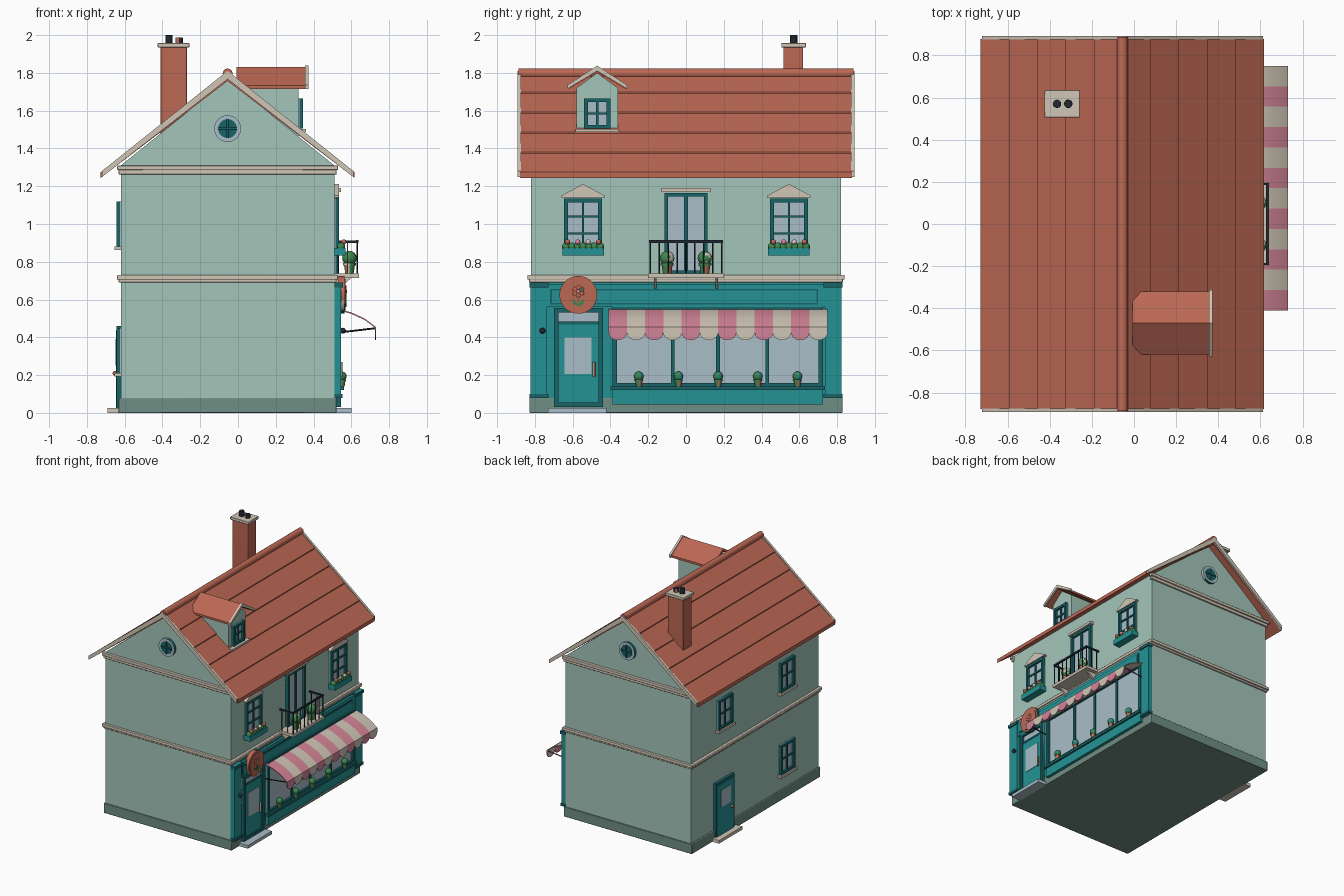
import bpy, bmesh, math
from mathutils import Vector, Matrix

old = bpy.data.objects.get("Cube")
if old:
    bpy.data.objects.remove(old, do_unlink=True)


def colour(name, *srgb):
    lin = [((c / 255 + 0.055) / 1.055) ** 2.4 for c in srgb] + [1]
    m = bpy.data.materials.new(name)
    m.use_nodes = True
    m.diffuse_color = lin
    m.node_tree.nodes["Principled BSDF"].inputs["Base Color"].default_value = lin
    return m


MINT = colour("mint wall", 163, 197, 186)
PLINTH = colour("grey green plinth", 112, 142, 132)
TEAL = colour("teal paint", 36, 146, 148)
DARK = colour("dark teal frame", 24, 100, 104)
ROOF = colour("terracotta", 188, 104, 84)
CREAM = colour("cream stone", 208, 198, 182)
GLASS = colour("pale glass", 170, 190, 200)
PINK = colour("pink cloth", 212, 132, 152)
IRON = colour("dark iron", 32, 40, 52)
GREEN = colour("leaf green", 62, 135, 80)

# Wall planes: x position and outward direction
SHOP, REAR, DORMER = (0.51, 1), (-0.62, -1), (0.32, 1)


class Part:
    """Collects primitives into one mesh object."""

    def __init__(self, name):
        self.name, self.bm, self.mats = name, bmesh.new(), []

    def paint(self, start, mat):
        if mat not in self.mats:
            self.mats.append(mat)
        self.bm.faces.ensure_lookup_table()
        for f in self.bm.faces[start:]:
            f.material_index = self.mats.index(mat)
            f.smooth = True

    def box(self, x, y, z, mat):
        n = len(self.bm.faces)
        mid = Vector([sum(r) / 2 for r in (x, y, z)])
        size = [abs(r[1] - r[0]) for r in (x, y, z)]
        bmesh.ops.create_cube(self.bm, size=1, matrix=Matrix.Translation(mid) @ Matrix.Diagonal((*size, 1)))
        self.paint(n, mat)

    def on(self, wall, y, z, d, mat):
        """Box on a wall plane; d is the depth range outwards."""
        self.box([wall[0] + wall[1] * k for k in d], y, z, mat)

    def prism(self, pts, axis, a, b, mat):
        """Profile (the two other axes in order) swept from a to b."""
        n = len(self.bm.faces)

        def ring(k):
            return [self.bm.verts.new((k, *p) if axis == "x" else (p[0], k, p[1])) for p in pts]
        lo, hi = ring(a), ring(b)
        self.bm.faces.new(lo)
        self.bm.faces.new(hi[::-1])
        for i in range(len(pts)):
            j = (i + 1) % len(pts)
            self.bm.faces.new((lo[i], hi[i], hi[j], lo[j]))
        self.paint(n, mat)

    def rod(self, p, q, r, mat, r2=None, sides=12):
        n = len(self.bm.faces)
        p, q = Vector(p), Vector(q)
        m = Matrix.Translation((p + q) / 2) @ (q - p).to_track_quat("Z", "Y").to_matrix().to_4x4()
        bmesh.ops.create_cone(self.bm, cap_ends=True, segments=sides, radius1=r,
                              radius2=r if r2 is None else r2, depth=(q - p).length, matrix=m)
        self.paint(n, mat)

    def ball(self, p, r, mat, scale=(1, 1, 1)):
        n = len(self.bm.faces)
        bmesh.ops.create_uvsphere(self.bm, u_segments=12, v_segments=8, radius=r,
                                  matrix=Matrix.Translation(p) @ Matrix.Diagonal((*scale, 1)))
        self.paint(n, mat)

    def window(self, wall, y, z, cols=(), rows=(), w=0.02, bar=0.012, frame=DARK):
        """Glass, surrounding frame and glazing bars."""
        self.on(wall, y, z, (-0.01, 0.006), GLASS)
        for e, s in ((y[0], 1), (y[1], -1)):
            self.on(wall, (e, e + s * w), z, (-0.01, 0.024), frame)
        for e, s in ((z[0], 1), (z[1], -1)):
            self.on(wall, y, (e, e + s * w), (-0.01, 0.023), frame)
        for c in cols:
            self.on(wall, (c - bar / 2, c + bar / 2), z, (0, 0.016), frame)
        for c in rows:
            self.on(wall, y, (c - bar / 2, c + bar / 2), (0, 0.015), frame)

    def pot(self, x, y, z, s):
        self.rod((x, y, z), (x, y, z + s), s * 0.4, ROOF, s * 0.55)
        self.rod((x, y, z + s * 0.8), (x, y, z + s * 1.05), s * 0.62, ROOF)
        self.ball((x, y, z + s * 1.5), s * 0.7, GREEN)

    def finish(self, bevel=0):
        bmesh.ops.recalc_face_normals(self.bm, faces=self.bm.faces)
        me = bpy.data.meshes.new(self.name)
        self.bm.to_mesh(me)
        self.bm.free()
        for m in self.mats:
            me.materials.append(m)
        me.set_sharp_from_angle(angle=math.radians(35))
        ob = bpy.data.objects.new(self.name, me)
        bpy.context.collection.objects.link(ob)
        if bevel:
            b = ob.modifiers.new("soft edges", "BEVEL")
            b.width, b.segments, b.limit_method = bevel, 2, "ANGLE"


# House body
MID = -0.055
p = Part("house_walls")
p.prism([(-0.62, 0.05), (0.51, 0.05), (0.51, 1.31), (MID, 1.765), (-0.62, 1.31)], "y", -0.82, 0.82, MINT)
p.finish()
p = Part("plinth")
p.box((-0.632, 0.522), (-0.828, 0.828), (0, 0.08), PLINTH)
p.finish(0.004)
p = Part("stone_bands")
p.box((-0.64, 0.53), (-0.84, 0.84), (0.705, 0.73), CREAM)
p.box((-0.632, 0.522), (-0.83, 0.83), (0.69, 0.71), CREAM)
for s in (-1, 1):
    p.box((-0.64, 0.53), (s * 0.81, s * 0.842), (1.285, 1.31), CREAM)
    p.box((-0.632, 0.522), (s * 0.81, s * 0.832), (1.262, 1.29), CREAM)
p.finish(0.004)

# Main roof: stepped tile courses on each slope
RUN, TOP, SLOPE, N = 0.672, 1.797, 0.79, 5
p, verge = Part("roof_slopes"), Part("verge_boards")
for s in (-1, 1):
    steps = [(MID, TOP)]
    for i in range(1, N + 1):
        d = RUN * i / N
        steps += [(MID + s * d, TOP - SLOPE * d + 0.008), (MID + s * d, TOP - SLOPE * d)]
    under = [(MID + s * RUN, TOP - SLOPE * RUN - 0.022), (MID, TOP - 0.04)]
    p.prism(steps[:-1] + under, "y", -0.878, 0.878, ROOF)
    a, b = MID, MID + s * (RUN - 0.006)
    drop = TOP - SLOPE * RUN
    for e in (-1, 1):
        verge.prism([(a, TOP + 0.014), (b, drop + 0.014), (b, drop - 0.018), (a, TOP - 0.03)],
                    "y", e * 0.874, e * 0.892, CREAM)
p.finish()
verge.finish()
p = Part("ridge_tile")
p.rod((MID, -0.888, TOP), (MID, 0.888, TOP), 0.026, ROOF, sides=16)
p.finish()

# Chimney
p = Part("chimney")
p.box((-0.41, -0.27), (0.515, 0.62), (1.45, 1.94), ROOF)
p.box((-0.425, -0.258), (0.505, 0.635), (1.935, 1.958), CREAM)
for x, z in ((-0.365, 2.0), (-0.312, 1.988)):
    p.rod((x, 0.57, 1.95), (x, 0.57, z), 0.02, IRON)
p.finish(0.003)

# Dormer
C = -0.47
p = Part("dormer")
p.prism([(C - 0.11, 1.4), (C + 0.11, 1.4), (C + 0.11, 1.72), (C, 1.8), (C - 0.11, 1.72)], "x", 0.02, 0.32, MINT)
p.window(DORMER, (C - 0.07, C + 0.07), (1.505, 1.665), [C], [1.585])
p.on(DORMER, (C - 0.115, C + 0.115), (1.487, 1.502), (-0.02, 0.04), CREAM)
p.finish()
p = Part("dormer_roof")
for s in (-1, 1):
    eave = C + s * 0.15
    p.prism([(C, 1.83), (eave, 1.732), (eave, 1.715), (C, 1.805)], "x", -0.008, 0.36, ROOF)
    p.prism([(C, 1.838), (C + s * 0.158, 1.736), (C + s * 0.158, 1.715), (C, 1.81)], "x", 0.355, 0.372, CREAM)
p.finish()

# Round gable windows
p = Part("round_windows")
for s in (-1, 1):
    def at(dx, dz, d):
        return (MID + dx, s * (0.82 + d), 1.505 + dz)
    p.rod(at(0, 0, -0.01), at(0, 0, 0.022), 0.071, DARK, sides=32)
    p.rod(at(0, 0, 0), at(0, 0, 0.025), 0.05, GLASS, sides=32)
    p.rod(at(-0.05, 0, 0.024), at(0.05, 0, 0.024), 0.006, DARK)
    p.rod(at(0, -0.05, 0.024), at(0, 0.05, 0.024), 0.006, DARK)
p.finish()

# Upper windows with pediments and flower boxes
for name, c in (("right", -0.545), ("left", 0.545)):
    p = Part(name + "_upper_window")
    p.window(SHOP, (c - 0.1, c + 0.1), (0.86, 1.135), [c], [0.95, 1.04])
    p.prism([(c - 0.115, 1.14), (c + 0.115, 1.14), (c + 0.115, 1.15), (c, 1.212), (c - 0.115, 1.15)],
            "x", 0.5, 0.535, CREAM)
    p.on(SHOP, (c - 0.11, c + 0.11), (0.833, 0.873), (0, 0.06), TEAL)
    for i in range(7):
        p.ball((0.545, c + (i - 3) * 0.03, 0.88), 0.022, GREEN)
    for i, m in enumerate((ROOF, PINK, CREAM, ROOF)):
        p.ball((0.56, c + (i - 1.5) * 0.055, 0.905), 0.014, m)
    p.finish()

# Balcony door and balcony
p = Part("balcony_door")
p.window(SHOP, (-0.115, 0.115), (0.735, 1.165), [0], [], 0.02, 0.022)
p.on(SHOP, (-0.13, 0.13), (1.17, 1.19), (0, 0.035), CREAM)
p.finish()
p = Part("balcony")
p.box((0.5, 0.64), (-0.2, 0.2), (0.715, 0.737), CREAM)
for s in (-1, 1):
    p.prism([(0.51, 0.715), (0.6, 0.715), (0.53, 0.65), (0.51, 0.65)], "y", s * 0.155, s * 0.17, CREAM)
    p.box((0.51, 0.635), (s * 0.185, s * 0.195), (0.9, 0.912), IRON)
    for x in (0.53, 0.58):
        p.rod((x, s * 0.19, 0.73), (x, s * 0.19, 0.91), 0.004, IRON, sides=6)
    p.pot(0.59, s * 0.1, 0.737, 0.055)
p.box((0.625, 0.637), (-0.195, 0.195), (0.9, 0.914), IRON)
for i in range(9):
    y = (i - 4) * 0.0475
    p.rod((0.631, y, 0.73), (0.631, y, 0.91), 0.004, IRON, sides=6)
p.finish()

# Shopfront
p = Part("shopfront")
p.on(SHOP, (-0.815, 0.815), (0.08, 0.69), (-0.01, 0.012), TEAL)
p.on(SHOP, (-0.81, 0.81), (0.56, 0.68), (0, 0.03), TEAL)
p.on(SHOP, (-0.72, 0.70), (0.575, 0.655), (0.02, 0.034), DARK)
p.on(SHOP, (-0.71, 0.69), (0.583, 0.647), (0.02, 0.037), TEAL)
for s in (-1, 1):
    p.on(SHOP, (s * 0.735, s * 0.822), (0.08, 0.69), (0, 0.036), TEAL)
    p.on(SHOP, (s * 0.728, s * 0.828), (0.665, 0.69), (0, 0.045), DARK)
    p.on(SHOP, (s * 0.728, s * 0.828), (0.08, 0.1), (0, 0.042), DARK)
p.on(SHOP, (-0.39, 0.725), (0.045, 0.12), (0, 0.036), TEAL)
p.on(SHOP, (-0.4, 0.735), (0.12, 0.14), (0, 0.05), DARK)
p.window((0.522, 1), (-0.39, 0.725), (0.135, 0.56), [-0.07, 0.17, 0.43], [], 0.024, 0.02)
p.ball((0.555, -0.76, 0.435), 0.016, IRON)
for i in range(5):
    p.pot(0.55, -0.25 + i * 0.21, 0.14, 0.036)
p.finish()

p = Part("shop_door")
p.window((0.522, 1), (-0.7, -0.44), (0.03, 0.555), [], [0.475], 0.024, 0.016)
p.on(SHOP, (-0.676, -0.464), (0.03, 0.468), (0, 0.024), TEAL)
p.on(SHOP, (-0.642, -0.5), (0.205, 0.4), (0, 0.028), GLASS)
p.rod((0.545, -0.487, 0.19), (0.545, -0.487, 0.27), 0.007, ROOF)
p.on(SHOP, (-0.73, -0.42), (0, 0.026), (0, 0.09), CREAM)
p.finish()

# Round sign with a flower
p = Part("flower_sign")
Y, Z = -0.57, 0.625
p.rod((0.53, Y, Z), (0.565, Y, Z), 0.1, DARK, sides=40)
p.rod((0.55, Y, Z), (0.57, Y, Z), 0.084, CREAM, sides=40)
for i in range(6):
    a = math.radians(30 + 60 * i)
    p.ball((0.571, Y + 0.02 * math.cos(a), Z + 0.018 + 0.02 * math.sin(a)), 0.013, ROOF, (0.3, 1, 1))
p.ball((0.574, Y, Z + 0.018), 0.01, PINK, (0.3, 1, 1))
p.box((0.568, 0.574), (Y - 0.003, Y + 0.003), (Z - 0.065, Z), GREEN)
for s in (-1, 1):
    p.prism([(Y, Z - 0.06), (Y + s * 0.028, Z - 0.048), (Y + s * 0.03, Z - 0.025), (Y + s * 0.01, Z - 0.035)],
            "x", 0.568, 0.574, GREEN)
p.finish()

# Striped awning with scalloped valance
p = Part("awning")
W = 1.16 / 12
curve = [(0.535, 0.55), (0.6, 0.532), (0.67, 0.5), (0.73, 0.455)]
for i in range(12):
    y = -0.41 + W * i
    m = CREAM if i % 2 else PINK
    p.prism(curve + [(x, z - 0.008) for x, z in curve[::-1]], "y", y, y + W, m)
    arc = [math.pi * k / 10 for k in range(11)]
    scallop = [(y + W / 2 + W / 2 * math.cos(a), 0.425 - 0.04 * math.sin(a)) for a in arc]
    p.prism([(y, 0.455), (y + W, 0.455)] + scallop, "x", 0.725, 0.731, m)
for y in (-0.4, 0.74):
    p.rod((0.53, y, 0.425), (0.725, y, 0.448), 0.005, IRON, sides=6)
p.finish()

# Rear windows, door and step
p = Part("rear_windows")
for y, z in ((0.4, 0.88), (-0.4, 0.88), (-0.4, 0.21)):
    p.window(REAR, (y - 0.09, y + 0.09), (z, z + 0.24), [y], [z + 0.12])
    p.on(REAR, (y - 0.105, y + 0.105), (z - 0.018, z), (0, 0.035), CREAM)
p.finish()
p = Part("rear_door")
p.on(REAR, (0.29, 0.53), (0.02, 0.46), (-0.01, 0.022), DARK)
p.on(REAR, (0.312, 0.508), (0.025, 0.438), (0, 0.026), TEAL)
p.on(REAR, (0.35, 0.47), (0.25, 0.39), (0, 0.029), GLASS)
p.ball((-0.652, 0.335, 0.21), 0.012, ROOF)
p.on(REAR, (0.26, 0.56), (0, 0.026), (0, 0.07), CREAM)
p.finish()
